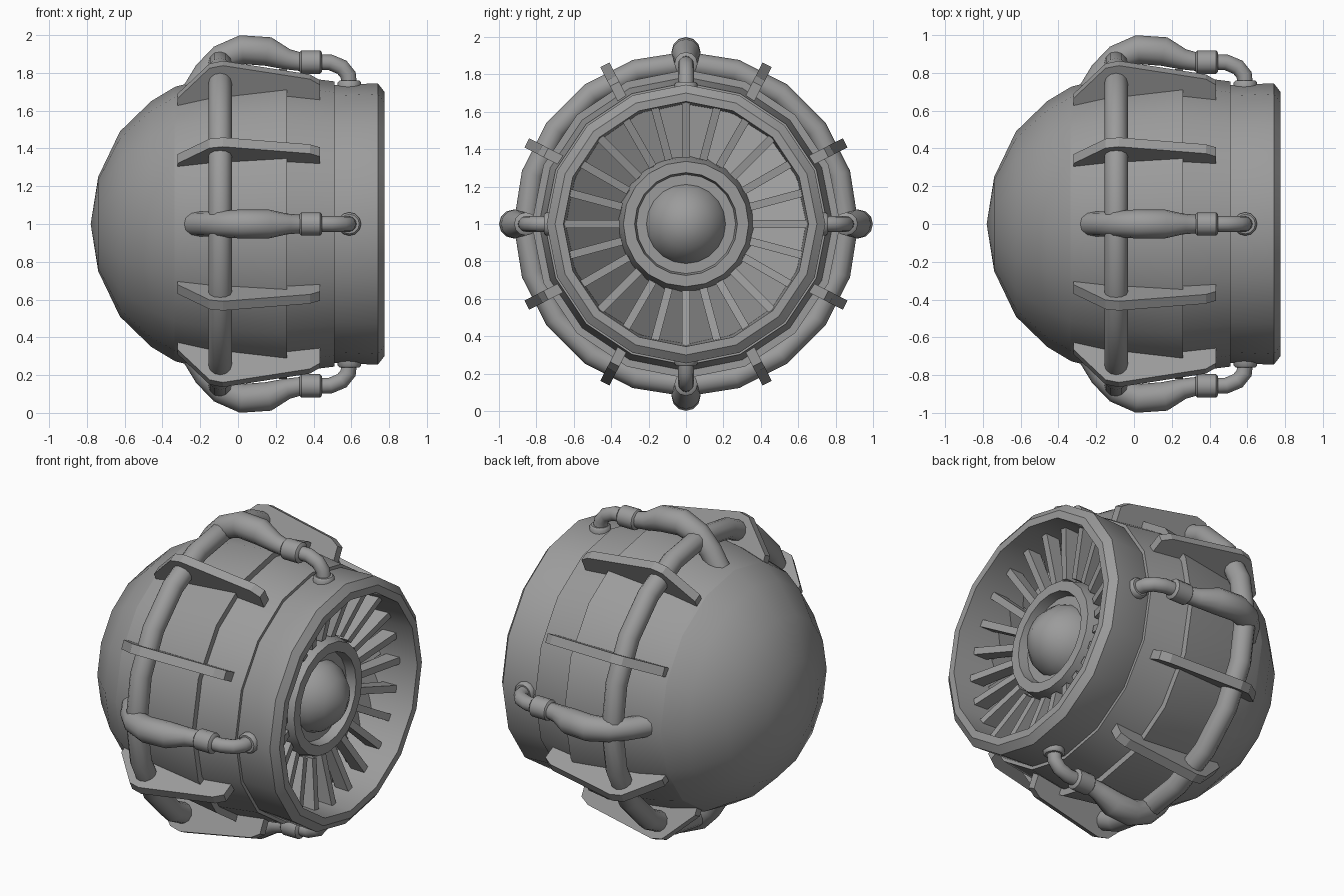
import bpy, bmesh, math
from math import sin, cos, pi, radians
from mathutils import Vector, Matrix

old = bpy.data.objects.get("Cube")
if old:
    bpy.data.objects.remove(old)

GREY = (0.33, 0.33, 0.33, 1)
metal = bpy.data.materials.new("grey_metal")
metal.use_nodes = True
metal.diffuse_color = GREY
metal.node_tree.nodes["Principled BSDF"].inputs["Base Color"].default_value = GREY


def finish(name, bm, angle=0.0, smooth=35):
    """Turn a bmesh built around the x axis into an object at axis height."""
    bmesh.ops.remove_doubles(bm, verts=bm.verts, dist=0.0005)
    bmesh.ops.recalc_face_normals(bm, faces=bm.faces)
    mesh = bpy.data.meshes.new(name)
    bm.to_mesh(mesh)
    bm.free()
    mesh.materials.append(metal)
    obj = bpy.data.objects.new(name, mesh)
    bpy.context.collection.objects.link(obj)
    obj.location.z = 1
    obj.rotation_euler.x = angle
    bpy.ops.object.select_all(action='DESELECT')
    obj.select_set(True)
    bpy.context.view_layer.objects.active = obj
    if smooth:
        bpy.ops.object.shade_smooth_by_angle(angle=radians(smooth))
    return obj


def bridge(bm, rings, closed=False):
    n = len(rings[0])
    pairs = list(zip(rings, rings[1:] + rings[:1])) if closed else list(zip(rings, rings[1:]))
    for a, b in pairs:
        for i in range(n):
            j = (i + 1) % n
            bm.faces.new((a[i], a[j], b[j], b[i]))


def lathe(name, profile, sides=16, closed=False, smooth=35):
    """Revolve (x, radius) points about the x axis."""
    bm = bmesh.new()
    rings = [[bm.verts.new((x, max(r, 0.0001) * cos(2 * pi * i / sides),
                            max(r, 0.0001) * sin(2 * pi * i / sides)))
              for i in range(sides)] for x, r in profile]
    bridge(bm, rings, closed)
    return finish(name, bm, smooth=smooth)


def tube(name, path, angle, sides=10):
    """Pipe along (x, height, radius) points in the xz plane."""
    bm = bmesh.new()
    pts = [Vector((x, 0, z)) for x, z, _ in path]
    rings = []
    for k, p in enumerate(pts):
        d = (pts[min(k + 1, len(pts) - 1)] - pts[max(k - 1, 0)]).normalized()
        up = Vector((-d.z, 0, d.x))
        r = path[k][2]
        rings.append([bm.verts.new(p + up * r * cos(2 * pi * i / sides)
                                   + Vector((0, r * sin(2 * pi * i / sides), 0)))
                      for i in range(sides)])
    bridge(bm, rings)
    bm.faces.new(rings[0])
    bm.faces.new(rings[-1])
    return finish(name, bm, angle, smooth=45)


def plate(name, outline, thick, angle):
    """Flat plate from an (x, height) outline."""
    bm = bmesh.new()
    a, b = [[bm.verts.new((x, y, z)) for x, z in outline] for y in (-thick / 2, thick / 2)]
    bridge(bm, [a, b])
    bm.faces.new(a)
    bm.faces.new(b)
    return finish(name, bm, angle, smooth=0)


# Casing
lathe("rear_dome", [(-0.78, 0), (-0.74, 0.25), (-0.625, 0.49), (-0.46, 0.65), (-0.335, 0.725)],
      smooth=50)
lathe("middle_casing", [(-0.335, 0.725), (-0.32, 0.73), (-0.16, 0.77), (0.26, 0.825), (0.26, 0.70)])
lathe("front_casing", [(0.25, 0.70), (0.25, 0.787), (0.51, 0.755), (0.51, 0.70)])
lathe("intake_rim", [(0.50, 0.735), (0.74, 0.745), (0.775, 0.70), (0.775, 0.655),
                     (0.42, 0.64), (0.42, 0.70)], closed=True)
lathe("intake_back_wall", [(0.43, 0.66), (0.43, 0.2)])

# Hub and nose cone
lathe("hub_ring", [(0.43, 0.37), (0.54, 0.355), (0.62, 0.335), (0.62, 0.275), (0.56, 0.265),
                   (0.56, 0.1)], sides=20)
lathe("nose_cone", [(0.55, 0.215), (0.61, 0.195), (0.68, 0.13), (0.75, 0)], sides=20, smooth=60)

# Fan: straight front vanes and tilted rear blades
BLADES = 24
vane = [(0.52, 0.355), (0.59, 0.355), (0.66, 0.65), (0.57, 0.65)]
for i in range(BLADES):
    plate("front_vane", vane, 0.042, 2 * pi * i / BLADES)

bm = bmesh.new()
for i in range(BLADES):
    turn = Matrix.Rotation(2 * pi * (i + 0.5) / BLADES, 4, 'X')
    box = bmesh.ops.create_cube(bm, size=1)["verts"]
    for v in box:
        height = 0.34 if v.co.z < 0 else 0.64
        width = 0.10 if v.co.z < 0 else 0.15
        v.co = turn @ Vector((0.48 + v.co.y * 0.09 + v.co.x * 0.015, v.co.y * width, height))
finish("rear_blades", bm, smooth=0)

# Ring pipe round the casing
bm = bmesh.new()
rings = []
for i in range(20):
    a = 2 * pi * i / 20
    rings.append([])
    for j in range(12):
        b = 2 * pi * j / 12
        r = 0.86 + 0.062 * cos(b)
        rings[-1].append(bm.verts.new((-0.095 + 0.062 * sin(b), r * cos(a), r * sin(a))))
bridge(bm, rings, closed=True)
finish("ring_pipe", bm, smooth=50)

# Eight support fins, in mirrored pairs
fin = [(-0.32, 0.68), (-0.32, 0.76), (-0.15, 0.94), (-0.08, 0.955), (0.38, 0.875),
       (0.435, 0.84), (0.435, 0.72)]
for quarter in range(4):
    for offset in (27, 63):
        plate("support_fin", fin, 0.055, radians(90 * quarter + offset))

# Four feed pipes with collar, elbow and flange
feed = [(-0.25, 0.67, 0.065), (-0.17, 0.80, 0.066), (-0.09, 0.88, 0.07), (0.02, 0.923, 0.077),
        (0.16, 0.913, 0.077), (0.26, 0.872, 0.055), (0.34, 0.857, 0.048)]
collar = [(0.325, 0.857, 0.05), (0.335, 0.857, 0.062), (0.435, 0.857, 0.062), (0.445, 0.857, 0.05)]
elbow = [(0.43, 0.857, 0.042), (0.49, 0.855, 0.042), (0.55, 0.83, 0.042), (0.583, 0.79, 0.042),
         (0.59, 0.72, 0.042)]
flange = [(0.59, 0.76, 0.052), (0.59, 0.75, 0.062), (0.59, 0.72, 0.062)]
for quarter in range(4):
    for name, path in (("feed_pipe", feed), ("pipe_collar", collar),
                       ("pipe_elbow", elbow), ("pipe_flange", flange)):
        tube(name, path, quarter * pi / 2, sides=12)
